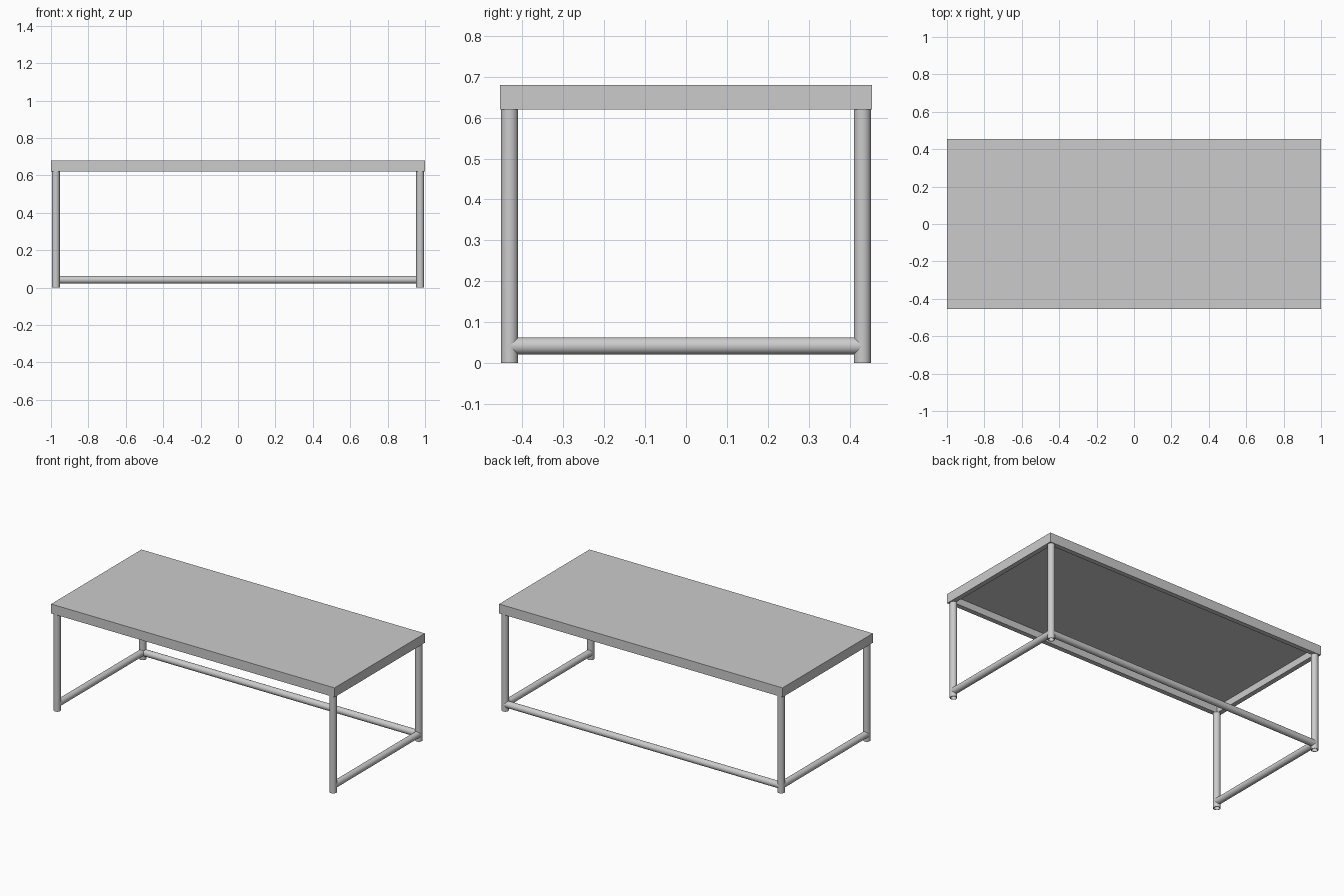
import bpy
import bmesh
from mathutils import Vector

cube = bpy.data.objects.get("Cube")
if cube:
    bpy.data.objects.remove(cube, do_unlink=True)

TOP_X, TOP_Y = 1.0, 0.455
TOP_Z0, TOP_Z1 = 0.62, 0.68
RIM, RECESS = 0.043, 0.043
LEG_X, LEG_Y = 0.974, 0.431
RADIUS, BORE = 0.021, 0.017
RAIL_Z = 0.042

grey = bpy.data.materials.new("light_grey")
grey.use_nodes = True
grey.diffuse_color = (0.6, 0.6, 0.6, 1)
grey.node_tree.nodes["Principled BSDF"].inputs["Base Color"].default_value = (0.6, 0.6, 0.6, 1)


def finish(bm, name):
    mesh = bpy.data.meshes.new(name)
    bmesh.ops.recalc_face_normals(bm, faces=bm.faces)
    bm.to_mesh(mesh)
    bm.free()
    mesh.materials.append(grey)
    obj = bpy.data.objects.new(name, mesh)
    bpy.context.collection.objects.link(obj)
    return obj


def rod(name, start, end):
    """Round bar between two points, smooth along its side."""
    start, end = Vector(start), Vector(end)
    axis = end - start
    bpy.ops.mesh.primitive_cylinder_add(
        vertices=32, radius=RADIUS, depth=axis.length, location=(start + end) / 2,
        rotation=axis.to_track_quat("Z", "Y").to_euler())
    obj = bpy.context.object
    obj.name = name
    obj.data.materials.append(grey)
    bpy.ops.object.shade_smooth_by_angle()
    return obj


# Tabletop: slab with a recessed underside that leaves a rim
bm = bmesh.new()
bmesh.ops.create_cube(bm, size=1)
bmesh.ops.scale(bm, vec=(2 * TOP_X, 2 * TOP_Y, TOP_Z1 - TOP_Z0), verts=bm.verts)
bmesh.ops.translate(bm, vec=(0, 0, (TOP_Z0 + TOP_Z1) / 2), verts=bm.verts)
bm.normal_update()
under = min(bm.faces, key=lambda f: f.calc_center_median().z)
bmesh.ops.inset_region(bm, faces=[under], thickness=RIM)
panel = bmesh.ops.extrude_discrete_faces(bm, faces=[under])["faces"][0]
bmesh.ops.translate(bm, vec=(0, 0, RECESS), verts=panel.verts)
finish(bm, "tabletop")

# Legs: tubes open at the foot
for side, sx in (("left", 1), ("right", -1)):
    for end, sy in (("front", -1), ("back", 1)):
        leg = rod(f"{end}_{side}_leg", (sx * LEG_X, sy * LEG_Y, 0),
                  (sx * LEG_X, sy * LEG_Y, TOP_Z0))
        bm = bmesh.new()
        bm.from_mesh(leg.data)
        foot = min(bm.faces, key=lambda f: f.calc_center_median().z)
        bmesh.ops.inset_region(bm, faces=[foot], thickness=RADIUS - BORE)
        bore = bmesh.ops.extrude_discrete_faces(bm, faces=[foot])["faces"][0]
        bmesh.ops.translate(bm, vec=(0, 0, TOP_Z0 * 0.9), verts=bore.verts)
        bm.to_mesh(leg.data)
        bm.free()

# Lower rails: one on each side and one along the back
for side, sx in (("left", 1), ("right", -1)):
    rod(f"{side}_rail", (sx * LEG_X, -LEG_Y, RAIL_Z), (sx * LEG_X, LEG_Y, RAIL_Z))
rod("back_rail", (-LEG_X, LEG_Y, RAIL_Z), (LEG_X, LEG_Y, RAIL_Z))
